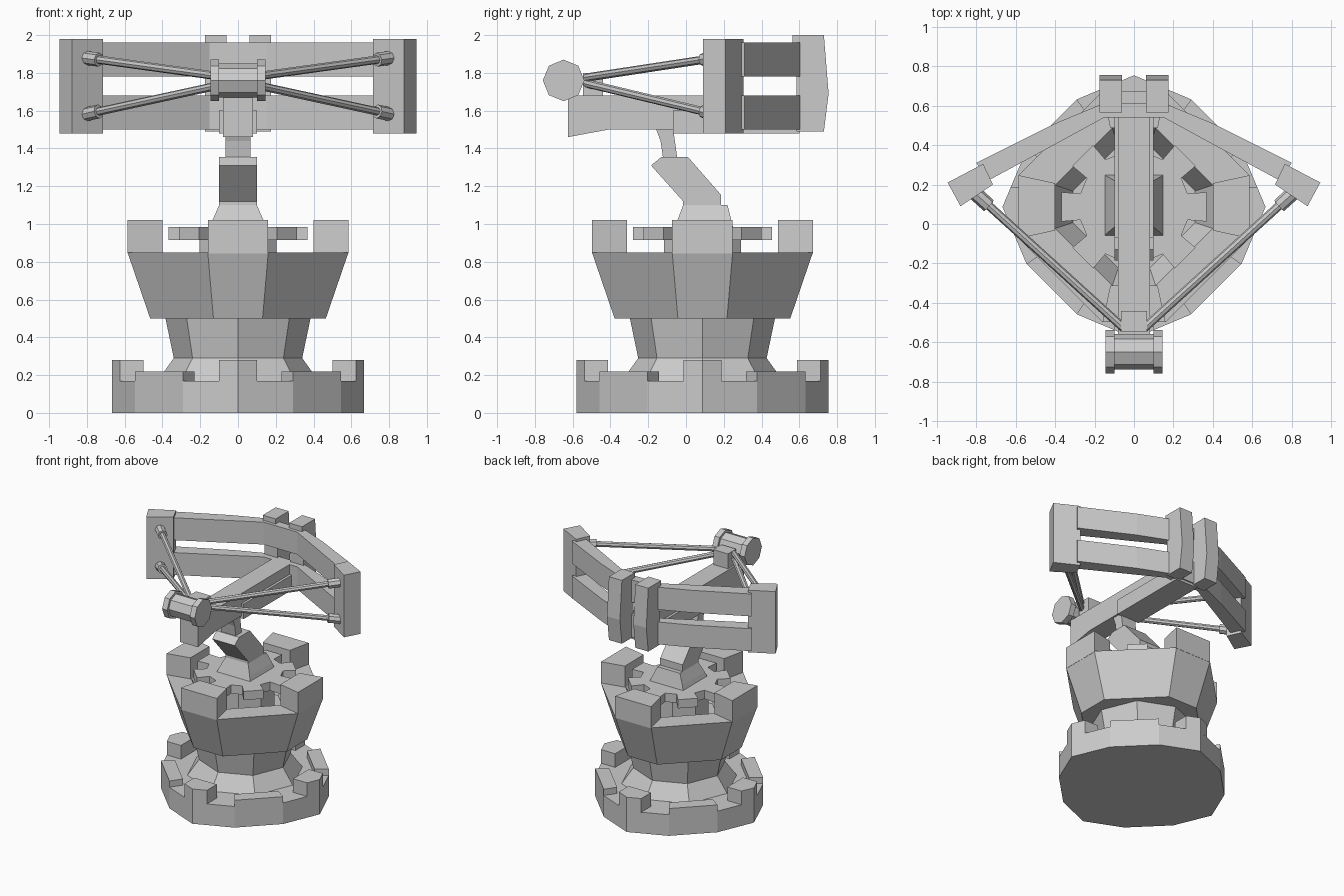
import bpy, bmesh, math
from mathutils import Vector, Matrix

if "Cube" in bpy.data.objects:
    bpy.data.objects.remove(bpy.data.objects["Cube"])

CY = 0.087  # y of the tower axis


def loft(name, rings, turn=0.0, cy=0.0):
    """Skin equal-length rings of 3D points, cap both ends, turn about the z axis, shift in y."""
    bm = bmesh.new()
    m = Matrix.Translation((0, cy, 0)) @ Matrix.Rotation(turn, 4, 'Z')
    vs = [[bm.verts.new(m @ Vector(p)) for p in r] for r in rings]
    n = len(vs[0])
    for a, b in zip(vs, vs[1:]):
        for i in range(n):
            j = (i + 1) % n
            bm.faces.new((a[i], a[j], b[j], b[i]))
    bm.faces.new(vs[0])
    bm.faces.new(vs[-1])
    bmesh.ops.recalc_face_normals(bm, faces=bm.faces)
    me = bpy.data.meshes.new(name)
    bm.to_mesh(me)
    bm.free()
    ob = bpy.data.objects.new(name, me)
    bpy.context.collection.objects.link(ob)
    return ob


def flat(pts, z):
    return [(x, y, z) for x, y in pts]


def prism(name, pts, z0, z1, turn=0.0, cy=0.0):
    return loft(name, [flat(pts, z0), flat(pts, z1)], turn, cy)


def side(name, yz, x0, x1):
    """Extrude a y-z profile along x."""
    return loft(name, [[(x, y, z) for y, z in yz] for x in (x0, x1)])


def ngon(r, n=8):
    return [(r * math.cos(2 * math.pi * i / n), r * math.sin(2 * math.pi * i / n)) for i in range(n)]


def octa(a, b):
    return [(a, -b), (b, -a), (b, a), (a, b), (-a, b), (-b, a), (-b, -a), (-a, -b)]


def rect(hx, y0, y1):
    return [(-hx, y0), (hx, y0), (hx, y1), (-hx, y1)]


def rod(name, p, q, r, n=8):
    p, q = Vector(p), Vector(q)
    rot = (q - p).to_track_quat('Z', 'Y')
    loft(name, [[e + rot @ Vector((x, y, 0)) for x, y in ngon(r, n)] for e in (p, q)])


# Base: twelve-sided plinth with tall and low merlons
quarter = [(0, -.667), (.29, -.545), (.545, -.29)]
base = []
for k in range(4):
    c, s = round(math.cos(k * math.pi / 2)), round(math.sin(k * math.pi / 2))
    base += [(x * c - y * s, x * s + y * c) for x, y in quarter]
prism("base", base, 0, .17, cy=CY)
for k in range(4):
    t = k * math.pi / 2
    prism("base_tall_merlon", [(-.1, -.625), (0, -.667), (.1, -.625), (.1, -.5), (-.1, -.5)],
          .165, .28, t, CY)
    prism("base_low_merlon", [(.29, -.545), (.545, -.29), (.46, -.23), (.23, -.46)],
          .165, .22, t, CY)

# Neck: octagonal waist
loft("neck", [flat(ngon(r), z) for r, z in ((.43, .165), (.34, .29), (.386, .51))], cy=CY)

# Upper tower: flared hollow bowl with four merlons
loft("tower_bowl", [flat(octa(a, b), z) for a, b, z in
                    ((.13, .465, .5), (.16, .585, .85), (.11, .40, .85), (.08, .31, .68))], cy=CY)
for k in range(4):
    prism("tower_merlon", [(-.16, -.585), (.16, -.585), (.12, -.40), (-.12, -.40)],
          .845, 1.02, k * math.pi / 2, CY)

# Turntable: hub, gear and pedestal
prism("turntable_hub", ngon(.22), .67, .93, math.pi / 8, CY)
teeth = []
for k in range(8):
    for da, r in ((-.24, .28), (-.2, .375), (.2, .375), (.24, .28)):
        a = k * math.pi / 4 + da
        teeth.append((r * math.cos(a), r * math.sin(a)))
prism("turntable_gear", teeth, .915, .985, cy=CY)
loft("pedestal", [flat(rect(.15, -.06, .25), .98), flat(rect(.135, -.045, .24), 1.02),
                  flat(rect(.10, -.015, .22), 1.1)])

# Crooked support arm
side("lower_arm", [(-.015, 1.09), (.185, 1.09), (.185, 1.155), (.01, 1.355), (-.13, 1.355),
                   (-.185, 1.31), (-.015, 1.12)], -.1, .1)
side("upper_arm", [(-.12, 1.34), (-.045, 1.34), (-.07, 1.52), (-.165, 1.52), (-.135, 1.44)],
     -.065, .065)

# Stock beam with nock block
side("stock", [(-.625, 1.46), (-.41, 1.5), (.6, 1.5), (.6, 1.68), (-.625, 1.68)], -.08, .08)
side("stock_plate", [(-.07, 1.48), (.6, 1.48), (.6, 1.6), (-.07, 1.6)], -.1, .1)
prism("nock_block", rect(.065, -.545, -.44), 1.67, 1.8)

# Winding drum across the front of the stock
for name, r, x0, x1 in (("drum", .09, -.11, .11), ("drum_end_left", .11, -.145, -.1),
                        ("drum_end_right", .11, .1, .145)):
    rod(name, (x0, -.648, 1.76), (x1, -.648, 1.76), r)

# Bow limbs: two stacked bent bars, (outer x, outer y, inner x, inner y)
half = [(.80, .31, .74, .22), (.40, .51, .37, .42), (.16, .61, .15, .54)]
path = [(-a, b, -c, d) for a, b, c, d in half] + half[::-1]
for name, z0, z1 in (("bow_limb_lower", 1.5, 1.68), ("bow_limb_upper", 1.78, 1.96)):
    loft(name, [[(a, b, z0), (a, b, z1), (c, d, z1), (c, d, z0)] for a, b, c, d in path])

# Mirrored parts: tip blocks, rear clamps and cord rods
for s in (-1, 1):
    prism("bow_tip", [(.945 * s, .21), (.765 * s, .305), (.715 * s, .2), (.88 * s, .09)], 1.48, 1.98)
    side("rear_clamp", [(.565, 2.0), (.73, 2.0), (.755, 1.69), (.73, 1.49), (.585, 1.49),
                        (.585, 1.96), (.565, 1.96)], .06 * s, .175 * s)
    for z0, z1 in ((1.88, 1.775), (1.58, 1.745)):
        p, q = Vector((.81 * s, .16, z0)), Vector((.05 * s, -.53, z1))
        rod("cord_rod", p, q, .022)
        rod("cord_socket", p, p + (q - p).normalized() * .1, .037)
